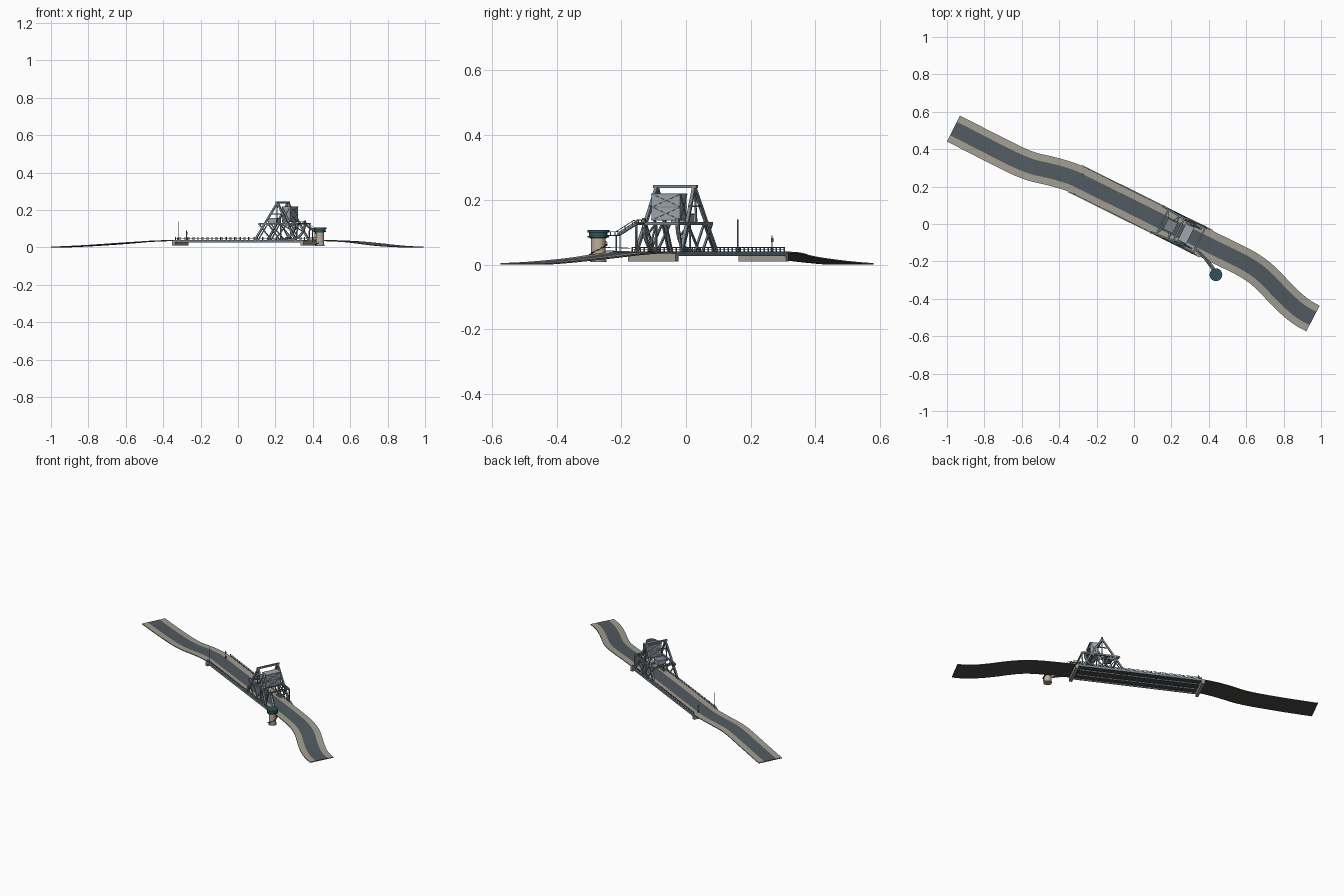
import bpy, bmesh, math
from mathutils import Vector, Matrix

if "Cube" in bpy.data.objects:
    bpy.data.objects.remove(bpy.data.objects["Cube"])

ANG = math.radians(-26.4)
MID = Vector((0.035, 0.069, 0))
ROT = Matrix.Rotation(ANG, 4, 'Z')


def W(u, v, z):
    """bridge coordinates (along, across, up) to world"""
    return MID + ROT @ Vector((u, v, z))


def mat(name, r, g, b):
    m = bpy.data.materials.new(name)
    m.diffuse_color = (r, g, b, 1)
    m.use_nodes = True
    m.node_tree.nodes["Principled BSDF"].inputs["Base Color"].default_value = m.diffuse_color
    return m


STEEL = mat("steel", .20, .24, .27)
PANEL = mat("panel", .34, .38, .42)
CONC = mat("concrete", .36, .34, .29)
ROAD = mat("asphalt", .085, .105, .12)
UNDER = mat("underside", .07, .068, .06)
TEAL = mat("teal", .03, .085, .09)
BEIGE = mat("beige", .52, .43, .33)
BROWN = mat("brown", .12, .08, .06)


class Part:
    """collects pieces in one mesh"""
    def __init__(self, name, material):
        self.name, self.mat, self.bm = name, material, bmesh.new()

    def box(self, c, su, sv, sz):
        m = Matrix.Translation(W(*c)) @ ROT @ Matrix.Diagonal((su, sv, sz, 1))
        bmesh.ops.create_cube(self.bm, size=1, matrix=m)

    def beam(self, a, b, t=.008, h=None, world=False):
        p, q = (Vector(a), Vector(b)) if world else (W(*a), W(*b))
        d = q - p
        x = d.normalized()
        up = Vector((0, 0, 1)) if abs(x.z) < .99 else ROT.to_3x3() @ Vector((1, 0, 0))
        y = up.cross(x).normalized()
        r = Matrix((x, y, x.cross(y))).transposed().to_4x4()
        m = Matrix.Translation((p + q) / 2) @ r @ Matrix.Diagonal((d.length, t, h or t, 1))
        bmesh.ops.create_cube(self.bm, size=1, matrix=m)

    def cyl(self, c, r1, r2, z0, z1, n=24):
        m = Matrix.Translation((c[0], c[1], (z0 + z1) / 2))
        bmesh.ops.create_cone(self.bm, cap_ends=True, segments=n, radius1=r1,
                              radius2=r2, depth=z1 - z0, matrix=m)

    def done(self, smooth=False):
        bmesh.ops.recalc_face_normals(self.bm, faces=self.bm.faces)
        me = bpy.data.meshes.new(self.name)
        self.bm.to_mesh(me)
        me.materials.append(self.mat)
        o = bpy.data.objects.new(self.name, me)
        bpy.context.collection.objects.link(o)
        if smooth:
            bpy.context.view_layer.objects.active = o
            o.select_set(True)
            bpy.ops.object.shade_smooth_by_angle(angle=math.radians(40))
            o.select_set(False)


# road: centre line smoothed by corner cutting
path = [Vector(p) for p in (
    (-.965, .51, .004), (-.92, .4875, .005), (-.76, .405, .013), (-.57, .31, .027),
    (-.45, .285, .036), (-.34, .254, .039), (-.29, .230, .039), (.36, -.093, .039),
    (.47, -.147, .039), (.61, -.215, .033), (.70, -.28, .023), (.80, -.39, .011),
    (.89, -.47, .005), (.957, -.505, .004))]
for _ in range(3):
    new = [path[0]]
    for a, b in zip(path, path[1:]):
        new += [a.lerp(b, .25), a.lerp(b, .75)]
    path = new + [path[-1]]


def ribbon(name, v0, v1, z0, z1, material):
    part, rings = Part(name, material), []
    for i, p in enumerate(path):
        t = path[min(i + 1, len(path) - 1)] - path[max(i - 1, 0)]
        n = Vector((-t.y, t.x, 0)).normalized()
        rings.append([part.bm.verts.new(p + n * v + Vector((0, 0, z)))
                      for v, z in ((v0, z0), (v1, z0), (v1, z1), (v0, z1))])
    for a, b in zip(rings, rings[1:]):
        for k in range(4):
            part.bm.faces.new((a[k], a[k - 1], b[k - 1], b[k]))
    part.bm.faces.new(rings[0])
    part.bm.faces.new(rings[-1])
    part.done()


ribbon("road_underside", -.0775, .0775, -.004, -.001, UNDER)
ribbon("road_lane", -.04, .04, -.001, .001, ROAD)
ribbon("shoulder_right", -.0775, -.04, -.001, .001, CONC)
ribbon("shoulder_left", .04, .0775, -.001, .001, CONC)

# abutments under both ends of the span
p = Part("abutments", CONC)
for s in (-1, 1):
    p.box((s * .383, 0, .0225), .018, .164, .025)
p.done()

# span girders and cross ribs
p = Part("span_girders", STEEL)
for s in (-1, 1):
    p.box((0, s * .079, .034), .77, .005, .014)
    p.box((0, s * .03, .031), .75, .004, .008)
for i in range(21):
    p.box((-.36 + i * .036, 0, .031), .004, .155, .008)
p.done()

# railings
p = Part("railings", STEEL)
for s in (-1, 1):
    for z in (.047, .053):
        p.beam((-.375, s * .076, z), (.375, s * .076, z), .0018)
    for i in range(28):
        p.box((-.375 + i * .75 / 27, s * .076, .047), .003, .003, .016)
p.done()

# raised barrier pole and signal post
p = Part("barrier_posts", STEEL)
for x, y, top in ((-.32, .16, .139), (-.275, .266, .09)):
    p.cyl((x, y), .0018, .0018, .036, top, 8)
    p.cyl((x, y), .005, .005, .036, .052, 8)
p.cyl((-.275, .266), .004, .004, .07, .083, 8)
p.done()

# A-frame tower
p = Part("tower_frame", STEEL)
for s in (-1, 1):
    top, v, b = (.228, s * .064, .24), s * .072, s * .078
    p.beam((.10, b, .038), top, .010)
    p.beam((.345, b, .038), top, .010)
    p.beam((.12, v, .127), (.355, v, .127), .008, .010)
    p.beam((.12, v, .127), (.20, b, .038), .006)
    p.beam((.175, v, .127), (.12, b, .04), .005)
    p.beam((.175, v, .127), (.25, b, .04), .006)
    p.beam((.29, v, .127), (.22, b, .04), .006)
    p.beam((.355, v, .127), (.345, b, .038), .006)
    p.beam((.228, s * .066, .24), (.228, v, .127), .005)
    p.beam((.19, s * .068, .18), (.272, s * .068, .18), .005)
for u, z, t in ((.228, .241, .010), (.13, .127, .008), (.20, .127, .006),
                (.28, .127, .006), (.35, .127, .008)):
    p.beam((u, -.075, z), (u, .075, z), t)
p.beam((.13, -.07, .127), (.20, .07, .127), .004)
p.beam((.13, .07, .127), (.20, -.07, .127), .004)
p.done()

# curved rolling segments with spokes
p = Part("rolling_segments", STEEL)
for s in (-1, 1):
    def arc(k, r=.086):
        a = math.radians(-100 + k * 10)
        return (.245 + r * math.cos(a), s * .058, .128 + r * math.sin(a))
    for k in range(11):
        p.beam(arc(k), arc(k + 1), .010, .010)
    for k in (1, 4, 7, 10):
        p.beam((.245, s * .058, .128), arc(k), .005)
p.done()

# counterweight with braced faces
p = Part("counterweight", PANEL)
p.box((.272, 0, .178), .046, .098, .084)
p.done()
p = Part("counterweight_bracing", STEEL)
for u in (.248, .296):
    for z in (.138, .178, .218):
        p.beam((u, -.049, z), (u, .049, z), .003)
    for a, b in ((.138, .178), (.178, .218)):
        for s in (-1, 1):
            p.beam((u, -.049 * s, a), (u, .049 * s, b), .0025)
for s in (-1, 1):
    p.beam((.25, s * .05, .138), (.294, s * .05, .218), .003)
    p.beam((.294, s * .05, .138), (.25, s * .05, .218), .003)
    p.beam((.272, s * .052, .14), (.245, s * .058, .125), .006)
p.done()

# machinery house on the platform
p = Part("machinery_house", PANEL)
p.box((.178, 0, .143), .05, .056, .024)
p.done()
p = Part("machinery_roof", STEEL)
p.box((.178, 0, .156), .056, .062, .003)
p.done()

# control tower
T = (.438, -.271)
p = Part("control_tower", BEIGE)
p.cyl(T, .022, .022, .010, .084)
p.done(True)
p = Part("control_tower_base", CONC)
p.cyl(T, .025, .025, .008, .016)
p.done(True)
p = Part("control_cabin", TEAL)
p.cyl(T, .025, .029, .080, .087)
p.cyl(T, .029, .029, .087, .100)
p.cyl(T, .034, .034, .100, .107)
p.cyl(T, .033, .033, .084, .088)
p.done(True)

# spiral stair around the tower
p = Part("spiral_stair", BROWN)
for i in range(26):
    a = math.radians(200 + i * 13)
    d = Vector((math.cos(a), math.sin(a), 0))
    c = Vector((T[0], T[1], .014 + i * .0026))
    p.beam(c + d * .021, c + d * .029, .006, .002, True)
p.done()

# stepped walkway from control tower to tower platform
p = Part("walkway", STEEL)
pts = [Vector((.428, -.243, .090)), Vector((.405, -.210, .090)),
       Vector((.352, -.155, .125)), Vector((.325, -.130, .127))]
side, up = Vector((.007, -.006, 0)), Vector((0, 0, .012))
for a, b in zip(pts, pts[1:]):
    p.beam(a, b, .016, .003, True)
    for s in (-1, 1):
        p.beam(a + side * s + up, b + side * s + up, .0018, None, True)
        for k in (.1, .5, .9):
            q = a.lerp(b, k) + side * s
            p.beam(q, q + up, .0016, None, True)
for q in (pts[1],):
    for s in (-1, 1):
        g = q + side * s
        p.beam((g.x, g.y, .03), g, .003, None, True)
# lower gangway to the road
p.beam((.425, -.248, .042), (.375, -.178, .040), .014, .003, True)
for s in (-1, 1):
    p.beam(Vector((.425, -.248, .053)) + side * s, Vector((.375, -.178, .051)) + side * s, .0018, None, True)
p.done()
